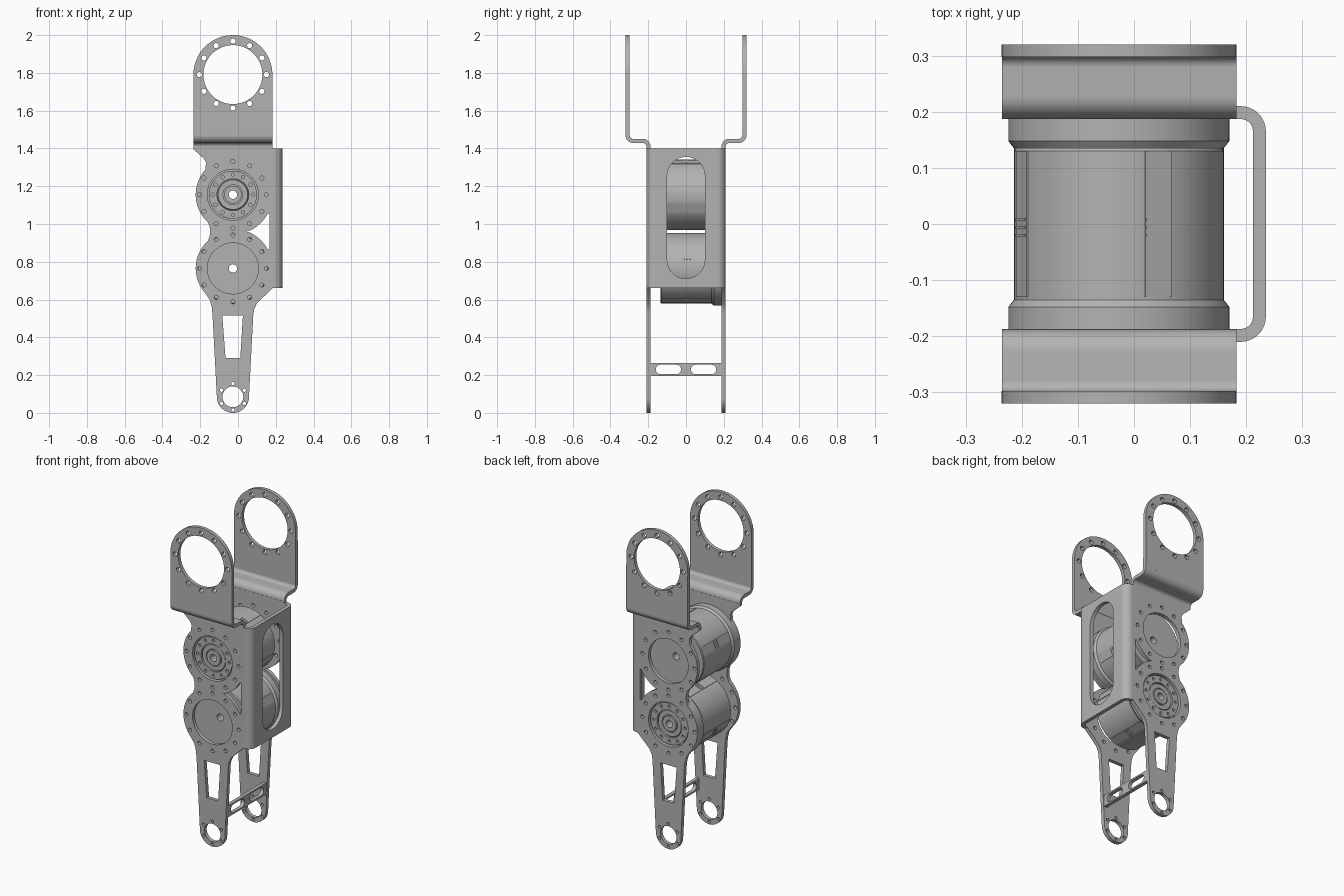
import bpy, bmesh
from math import sin, cos, radians, pi, tau
from mathutils import Matrix, Vector

if "Cube" in bpy.data.objects:
    bpy.data.objects.remove(bpy.data.objects["Cube"])

metal = bpy.data.materials.new("brushed_grey")
metal.use_nodes = True
GREY = (0.45, 0.45, 0.45, 1)
metal.diffuse_color = GREY
metal.node_tree.nodes["Principled BSDF"].inputs["Base Color"].default_value = GREY

CX = -0.027                      # axis of every joint
TOP, UP, LOW, FOOT = 1.791, 1.155, 0.765, 0.085   # joint heights
BOLT = 0.177                     # bolt circle radius
T = 0.023                        # sheet thickness


def arc(cx, cy, r, a0, a1, n=16):
    return [(cx + r * cos(radians(a0 + (a1 - a0) * i / n)),
             cy + r * sin(radians(a0 + (a1 - a0) * i / n))) for i in range(n + 1)]


def circle(cx, cy, r, n=48):
    return arc(cx, cy, r, 0, 360, n)[:-1]


def bolts(cx, cy, ring, r, count, start=90):
    return [circle(*p, r, 12) for p in arc(cx, cy, ring, start, start + 360, count)[:-1]]


def finish(name, bm):
    """Clean the mesh and make the object."""
    bmesh.ops.remove_doubles(bm, verts=bm.verts, dist=1e-5)
    bmesh.ops.recalc_face_normals(bm, faces=bm.faces)
    me = bpy.data.meshes.new(name)
    bm.to_mesh(me)
    bm.free()
    me.materials.clear()
    me.materials.append(metal)
    ob = bpy.data.objects.new(name, me)
    bpy.context.collection.objects.link(ob)
    bpy.ops.object.select_all(action="DESELECT")
    ob.select_set(True)
    bpy.context.view_layer.objects.active = ob
    bpy.ops.object.shade_smooth_by_angle(angle=radians(35))
    return ob


def plate(name, loops, depth, axis, offset):
    """Flat plate with holes, its thickness running along the given axis."""
    cu = bpy.data.curves.new(name, "CURVE")
    cu.dimensions, cu.fill_mode, cu.extrude = "2D", "BOTH", depth / 2
    for loop in loops:
        s = cu.splines.new("POLY")
        s.points.add(len(loop) - 1)
        for p, (u, v) in zip(s.points, loop):
            p.co = (u, v, 0, 1)
        s.use_cyclic_u = True
    tmp = bpy.data.objects.new("tmp", cu)
    bpy.context.collection.objects.link(tmp)
    dg = bpy.context.evaluated_depsgraph_get()
    me = bpy.data.meshes.new_from_object(tmp.evaluated_get(dg))
    bpy.data.objects.remove(tmp)
    bm = bmesh.new()
    bm.from_mesh(me)
    bpy.data.meshes.remove(me)
    for v in bm.verts:
        a, b, w = v.co
        w += offset
        v.co = {"x": (w, a, b), "y": (a, w, b), "z": (a, b, w)}[axis]
    return finish(name, bm)


def sheet(path, t):
    """Outline of a bent sheet around its centre line."""
    left, right = [], []
    for i, p in enumerate(path):
        d = Vector(path[min(i + 1, len(path) - 1)]) - Vector(path[max(i - 1, 0)])
        n = Vector((-d.y, d.x)).normalized() * t / 2
        left.append(tuple(Vector(p) + n))
        right.append(tuple(Vector(p) - n))
    return left + right[::-1]


def slot(cx, cy, half_u, half_v):
    """Rounded slot, long in whichever direction is larger."""
    if half_v > half_u:
        d = half_v - half_u
        return arc(cx, cy + d, half_u, 0, 180) + arc(cx, cy - d, half_u, 180, 360)
    d = half_u - half_v
    return arc(cx + d, cy, half_v, -90, 90) + arc(cx - d, cy, half_v, 90, 270)


def lathe(bm, profile, n=64):
    """Closed (radius, y) profile turned round the y axis."""
    rings = [[bm.verts.new((r * cos(tau * i / n), y, r * sin(tau * i / n)))
              for i in range(n)] for r, y in profile]
    for a, b in zip(rings, rings[1:] + rings[:1]):
        for i in range(n):
            j = (i + 1) % n
            bm.faces.new((a[i], a[j], b[j], b[i]))


# Side plate outline: shoulder, two motor rounds, tapering leg
side = [(-0.235, 1.41), (-0.235, 1.395), (-0.18, 1.345), (-0.169, 1.325)]
side += arc(CX, UP, 0.197, 138, 228, 24)
side += [(-0.15, 0.985), (-0.147, 0.96), (-0.15, 0.935)]
side += arc(CX, LOW, 0.197, 132, 222, 24)
side += [(-0.15, 0.6), (-0.139, 0.56), (-0.135, 0.52)]
side += arc(CX, FOOT, 0.085, 180, 360, 24)
side += [(0.081, 0.52), (0.086, 0.55), (0.1, 0.58), (0.183, 0.66), (0.19, 0.66),
         (0.19, 1.4), (0.183, 1.4), (0.183, 1.41)]
gusset = arc(CX, UP, 0.21, -64, -28) + [(0.167, 1.055), (0.167, 0.865)]
gusset += arc(CX, LOW, 0.21, 28, 64) + [(0.045, 0.96)]
leg_window = [(-0.083, 0.515), (0.026, 0.515), (0.012, 0.29), (-0.066, 0.29)]
side_holes = [circle(CX, UP, 0.135), circle(CX, LOW, 0.135), circle(CX, FOOT, 0.055),
              gusset, leg_window]
side_holes += bolts(CX, UP, BOLT, 0.011, 12) + bolts(CX, LOW, BOLT, 0.011, 12)
side_holes += bolts(CX, FOOT, 0.07, 0.009, 6)

# Upper ear outline
ear = [(-0.235, 1.47)] + arc(CX, TOP, 0.209, 180, 0, 48) + [(0.183, 1.47)]
ear_holes = [circle(CX, TOP, 0.156, 64)] + bolts(CX, TOP, BOLT, 0.014, 12)

# Centre lines of the bent portions
jog = [(0.309, 1.475)] + arc(0.279, 1.47, 0.03, 0, -90, 10)
jog += arc(0.229, 1.41, 0.03, 90, 180, 10) + [(0.199, 1.4)]
bend = [(0.185, 0.1985)] + arc(0.19, 0.165, 0.0335, 90, 0, 12) + [(0.2235, 0.16)]

for s, word in ((-1, "front"), (1, "back")):
    plate(word + "_side_plate", [side] + side_holes, T, "y", s * 0.1985)
    plate(word + "_upper_ear", [ear] + ear_holes, 0.022, "y", s * 0.309)
    plate(word + "_ear_bend", [sheet([(s * y, z) for y, z in jog], 0.022)],
          0.418, "x", -0.026)
    plate(word + "_channel_bend", [sheet([(x, s * y) for x, y in bend], T)],
          0.74, "z", 1.03)

# Channel web with its long window
web = [(-0.165, 0.66), (0.165, 0.66), (0.165, 1.4), (-0.165, 1.4)]
plate("channel_web", [web, slot(0, 1.033, 0.1, 0.322)], T, "x", 0.2235)

# Strut joining the two legs
strut = [(-0.19, 0.195), (0.19, 0.195), (0.19, 0.265), (-0.19, 0.265)]
plate("leg_strut", [strut] + [slot(s * 0.093, 0.23, 0.067, 0.025) for s in (-1, 1)],
      0.022, "x", 0.052)

# Motors: hub end faces front on the upper one, back on the lower one
profile = [(0.022, -0.135), (0.183, -0.135), (0.187, -0.13), (0.187, 0.135),
           (0.197, 0.148), (0.197, 0.187), (0.135, 0.187), (0.135, 0.176),
           (0.127, 0.176), (0.127, 0.188), (0.082, 0.188), (0.078, 0.196),
           (0.052, 0.196), (0.052, 0.188), (0.046, 0.188), (0.046, 0.2),
           (0.022, 0.2)]
for word, z, s in (("upper", UP, -1), ("lower", LOW, 1)):
    spin = Matrix.Translation((CX, 0, z))
    if s < 0:
        spin = spin @ Matrix.Rotation(pi, 4, "X")
    bm = bmesh.new()
    lathe(bm, profile)
    bm.transform(spin)
    finish(word + "_motor", bm)

    # Flat lands along the body, each with three short ribs
    bm = bmesh.new()
    for k in range(4):
        turn = Matrix.Rotation(radians(22 + 90 * k), 4, "Y")
        parts = [(0.184, 0, 0.05, 0.26, 0.008)]
        parts += [(0.184, y, 0.048, 0.005, 0.012) for y in (-0.008, 0.006, 0.02)]
        for r, y, w, length, h in parts:
            shape = Matrix.Diagonal((w, length, h, 1))
            bmesh.ops.create_cube(bm, size=1, matrix=spin @ turn.inverted()
                                  @ Matrix.Translation((0, y, r)) @ shape)
    finish(word + "_motor_lands", bm)

    # Hub face with its ring of screw holes
    face = [circle(CX, z, 0.127), circle(CX, z, 0.084)] + bolts(CX, z, 0.107, 0.009, 12)
    plate(word + "_hub_face", face, 0.014, "y", s * 0.194)
